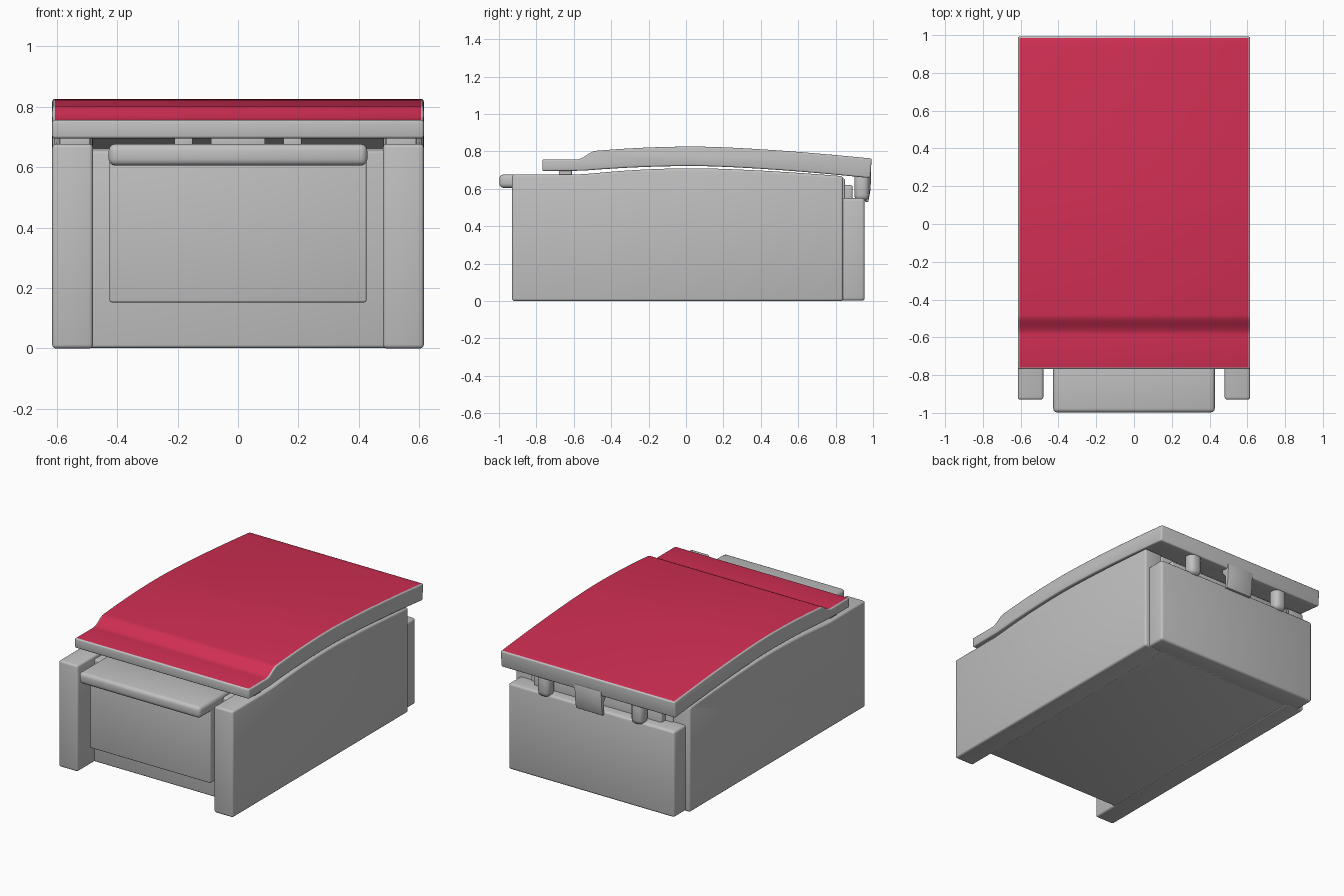
import bpy, bmesh, math

if "Cube" in bpy.data.objects:
    bpy.data.objects.remove(bpy.data.objects["Cube"])


def material(name, rgb):
    m = bpy.data.materials.new(name)
    m.diffuse_color = (*rgb, 1)
    m.use_nodes = True
    m.node_tree.nodes["Principled BSDF"].inputs["Base Color"].default_value = m.diffuse_color
    return m


GREY = material("light grey", (0.53, 0.53, 0.53))
RED = material("crimson", (0.64, 0.028, 0.088))


def prism(name, profile, x0, x1, bevel=0.01, segs=3, red_top=False):
    """Extrude a (y, z) profile from x0 to x1 and round its sharp edges."""
    bm = bmesh.new()
    base = bm.faces.new([bm.verts.new((x0, y, z)) for y, z in profile])
    ext = bmesh.ops.extrude_face_region(bm, geom=[base])["geom"]
    bmesh.ops.translate(bm, vec=(x1 - x0, 0, 0),
                        verts=[v for v in ext if isinstance(v, bmesh.types.BMVert)])
    bmesh.ops.recalc_face_normals(bm, faces=bm.faces)
    if red_top:
        for f in bm.faces:
            f.material_index = 1 if f.normal.z > 0.5 else 0
    sharp = [e for e in bm.edges if e.calc_face_angle(0) > math.radians(50)]
    bmesh.ops.bevel(bm, geom=sharp, offset=bevel, offset_type='OFFSET', segments=segs,
                    profile=0.5, affect='EDGES', clamp_overlap=True, material=0)
    me = bpy.data.meshes.new(name)
    bm.to_mesh(me)
    bm.free()
    me.materials.append(GREY)
    if red_top:
        me.materials.append(RED)
    ob = bpy.data.objects.new(name, me)
    bpy.context.collection.objects.link(ob)
    bpy.ops.object.select_all(action='DESELECT')
    ob.select_set(True)
    bpy.context.view_layer.objects.active = ob
    bpy.ops.object.shade_smooth_by_angle(angle=math.radians(35))
    return ob


def box(name, x0, x1, y0, y1, z0, z1, bevel=0.01):
    return prism(name, [(y0, z0), (y1, z0), (y1, z1), (y0, z1)], x0, x1, bevel)


def smooth(a, b, t):
    t = max(0, min(1, (t - a) / (b - a)))
    return t * t * (3 - 2 * t)


def arch(y, front, peak, back):
    """Gentle hump: front height at y=-0.55, peak at 0.05, back height at 0.99."""
    if y < 0.05:
        return peak - (peak - front) * (min(0.6, 0.05 - y) / 0.6) ** 2
    return peak - (peak - back) * ((y - 0.05) / 0.94) ** 1.5


def steps(a, b, n):
    return [a + (b - a) * i / n for i in range(n + 1)]


# Side walls with an arched top edge
wall_top = [(y, arch(y, 0.677, 0.710, 0.655)) for y in steps(-0.58, 0.84, 20)]
wall = [(0.84, 0), (-0.93, 0), (-0.93, 0.677)] + wall_top
for side, (a, b) in {"left": (-0.615, -0.48), "right": (0.48, 0.615)}.items():
    prism(side + "_wall", wall, a, b, 0.013)

# Core between the walls, back panel and its raised inner rim
box("core", -0.50, 0.50, -0.76, 0.85, 0.002, 0.655)
box("back_panel", -0.585, 0.585, 0.80, 0.955, 0.002, 0.55, 0.015)
box("back_rim", -0.45, 0.45, 0.80, 0.89, 0.50, 0.62)

# Drawer with an overhanging pull lip
box("drawer", -0.425, 0.425, -0.885, -0.70, 0.153, 0.665, 0.006)
box("drawer_pull", -0.428, 0.428, -0.998, -0.66, 0.605, 0.677, 0.022)

# Arched lid, red on its upper surface only
def lid_top(y):
    low, high = 0.757, arch(y, 0.797, 0.826, 0.762)
    return low + (high - low) * smooth(-0.585, -0.485, y)


ys_top = [-0.768] + steps(-0.60, -0.47, 12) + steps(-0.43, 0.993, 28)
ys_low = steps(0.985, -0.55, 26)
lid = [(y, lid_top(y)) for y in ys_top]
lid += [(y, arch(y, 0.697, 0.722, 0.657)) for y in ys_low] + [(-0.768, 0.695)]
prism("lid", lid, -0.615, 0.615, 0.009, 3, red_top=True)

# Ribs under the lid's front edge
for x, w in ((0, 0.09), (-0.18, 0.03), (0.18, 0.03), (-0.54, 0.05), (0.54, 0.05)):
    box("lid_rib", x - w, x + w, -0.68, -0.61, 0.66, 0.71, 0.004)

# Two rounded pegs and a latch hanging from the lid's back edge
for s in (-1, 1):
    box("hinge_peg", s * 0.33 - 0.042, s * 0.33 + 0.042, 0.90, 0.98, 0.535, 0.69, 0.03)
latch = [(0.93, 0.69), (0.99, 0.69), (0.987, 0.60), (0.975, 0.53),
         (0.957, 0.53), (0.962, 0.61), (0.93, 0.645)]
prism("latch", latch, -0.095, 0.095, 0.005, 2)
